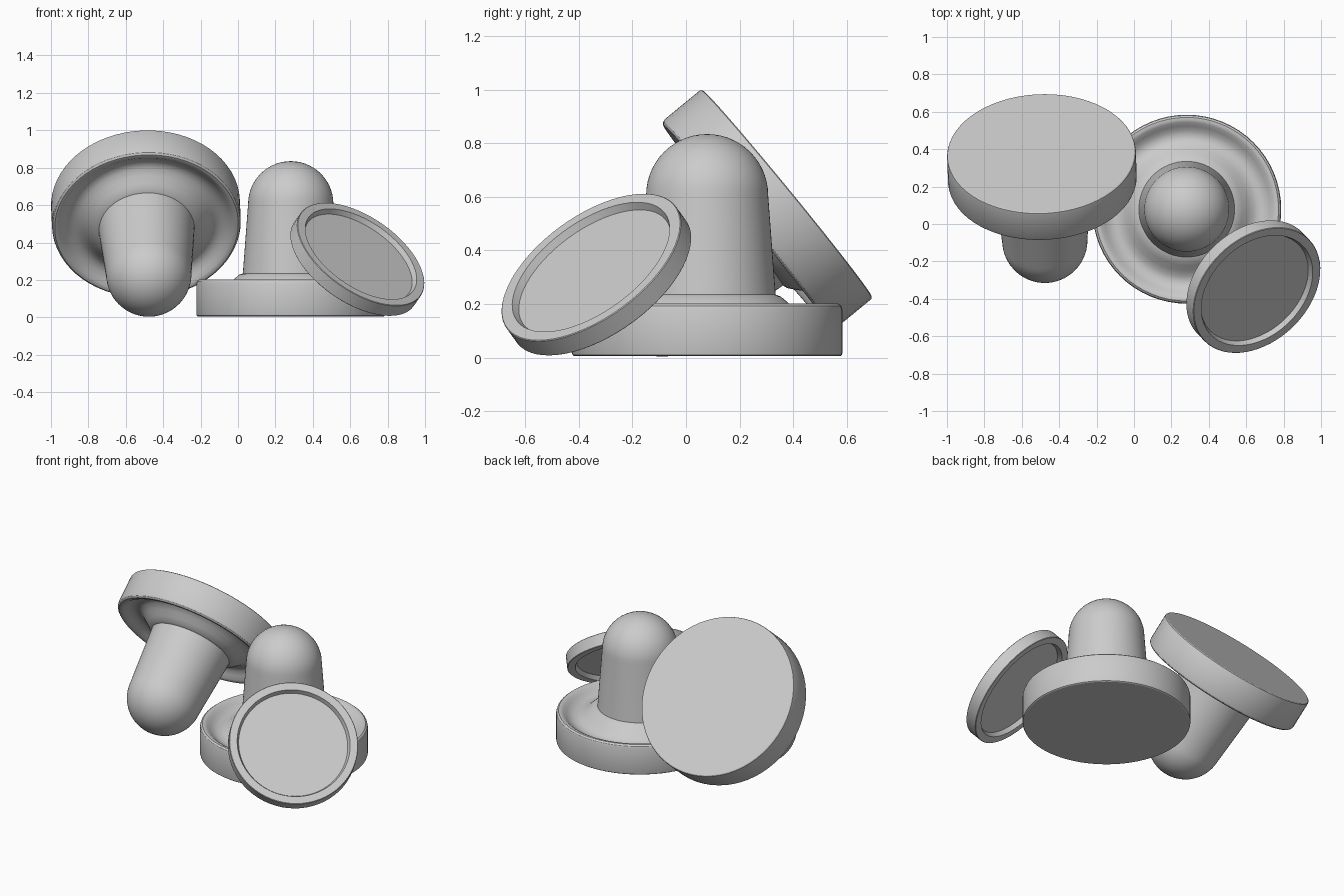
import bpy, bmesh, math
from mathutils import Vector

if "Cube" in bpy.data.objects:
    bpy.data.objects.remove(bpy.data.objects["Cube"])


def lathe(name, profile, location, axis, steps=64):
    """Spin a radius/height profile around z, then aim z along axis."""
    bm = bmesh.new()
    verts = [bm.verts.new((r, 0, z)) for r, z in profile]
    edges = [bm.edges.new(pair) for pair in zip(verts, verts[1:])]
    bmesh.ops.spin(bm, geom=verts + edges, cent=(0, 0, 0), axis=(0, 0, 1),
                   angle=2 * math.pi, steps=steps)
    bmesh.ops.remove_doubles(bm, verts=bm.verts, dist=0.0002)
    bmesh.ops.recalc_face_normals(bm, faces=bm.faces)
    mesh = bpy.data.meshes.new(name)
    bm.to_mesh(mesh)
    bm.free()
    obj = bpy.data.objects.new(name, mesh)
    bpy.context.collection.objects.link(obj)
    obj.location = location
    obj.rotation_mode = 'QUATERNION'
    obj.rotation_quaternion = Vector((0, 0, 1)).rotation_difference(Vector(axis).normalized())
    bpy.ops.object.select_all(action='DESELECT')
    obj.select_set(True)
    bpy.context.view_layer.objects.active = obj
    bpy.ops.object.shade_smooth_by_angle(angle=math.radians(32))
    return obj


# Plug profile: flat base, rounded rim, dished flange, tapered stem
plug = [(0, 0), (0.497, 0), (0.503, 0.004), (0.505, 0.01), (0.505, 0.175),
        (0.501, 0.188), (0.491, 0.196), (0.478, 0.196), (0.465, 0.19),
        (0.445, 0.172), (0.42, 0.153), (0.39, 0.145), (0.36, 0.152),
        (0.33, 0.175), (0.30, 0.202), (0.275, 0.223), (0.256, 0.23)]
# Domed stem end
dome = 14
plug += [(0.228 * math.cos(a), 0.602 + 0.228 * math.sin(a))
         for a in (math.pi / 2 * i / dome for i in range(dome))]
plug.append((0, 0.83))

# One plug stands upright, the other lies tipped on its stem
lathe("upright_plug", plug, (0.282, 0.079, 0.005), (0, 0, 1))
lathe("tipped_plug", plug, (-0.495, 0.378, 0.613), (0.03, -0.773, -0.634))

# Lid: thick ring with a recessed panel on both sides
half = [(0, 0.012), (0.33, 0.012), (0.342, 0.04), (0.387, 0.04), (0.39, 0.037)]
lid = half + [(r, -z) for r, z in reversed(half)]
lathe("leaning_lid", lid, (0.638, -0.335, 0.31), (0.49, -0.51, 0.707))
